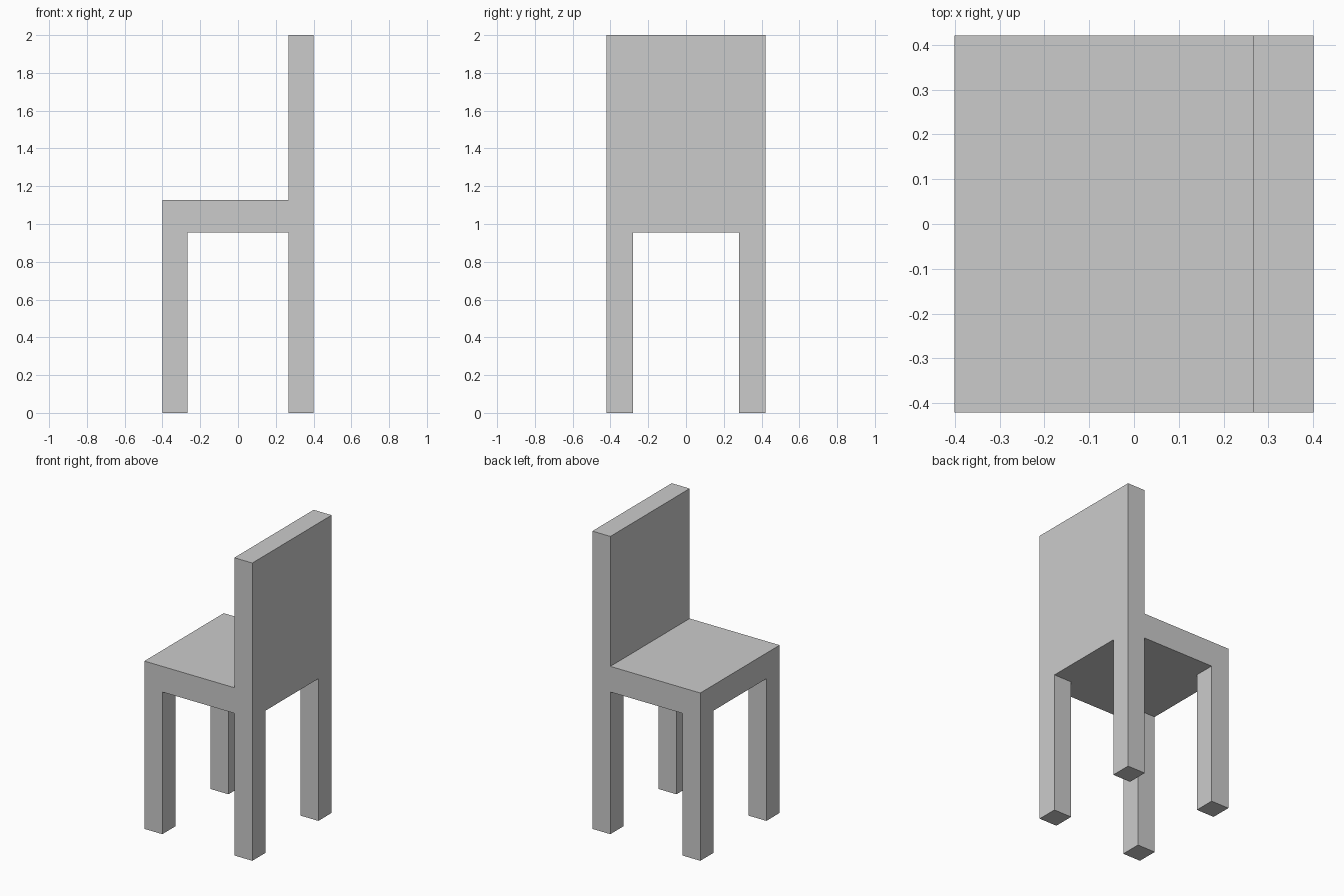
import bpy, bmesh, math

if "Cube" in bpy.data.objects:
    bpy.data.objects.remove(bpy.data.objects["Cube"])

WIDTH, DEPTH = 0.802, 0.842            # overall x and y size
SEAT_LOW, SEAT_HIGH, TOP = 0.955, 1.127, 2.0

bm = bmesh.new()


def extrude_to(faces, z, keep=False):
    """Extrude a set of horizontal faces to a given height."""
    geom = bmesh.ops.extrude_face_region(bm, geom=faces, use_keep_orig=keep)["geom"]
    for v in geom:
        if isinstance(v, bmesh.types.BMVert):
            v.co.z = z


def faces_at(z, test):
    """Horizontal faces at height z whose centre passes the test."""
    return [f for f in bm.faces
            if all(abs(v.co.z - z) < 1e-4 for v in f.verts)
            and test(f.calc_center_median())]


def spread(t):
    """Move the inner grid lines out so edge cells are 1/6 of the width."""
    return t * 2 if abs(t) < 0.3 else t


# Seat: 3 x 3 slab whose corner cells match the legs
bmesh.ops.create_grid(bm, x_segments=3, y_segments=3, size=0.5)
for v in bm.verts:
    v.co = (spread(v.co.x) * WIDTH, spread(v.co.y) * DEPTH, SEAT_LOW)
extrude_to(bm.faces[:], SEAT_HIGH, keep=True)

# Legs: four corner cells pulled down to the floor
extrude_to(faces_at(SEAT_LOW, lambda c: abs(c.x) > 0.2 and abs(c.y) > 0.2), 0.0)

# Backrest: the strip along +x pulled up
extrude_to(faces_at(SEAT_HIGH, lambda c: c.x > 0.2), TOP)

# Merge coplanar cells into clean flat faces
bmesh.ops.recalc_face_normals(bm, faces=bm.faces[:])
bmesh.ops.dissolve_limit(bm, angle_limit=math.radians(1),
                         verts=bm.verts[:], edges=bm.edges[:])
bmesh.ops.recalc_face_normals(bm, faces=bm.faces[:])

mesh = bpy.data.meshes.new("chair")
bm.to_mesh(mesh)
bm.free()
bpy.context.collection.objects.link(bpy.data.objects.new("chair", mesh))
